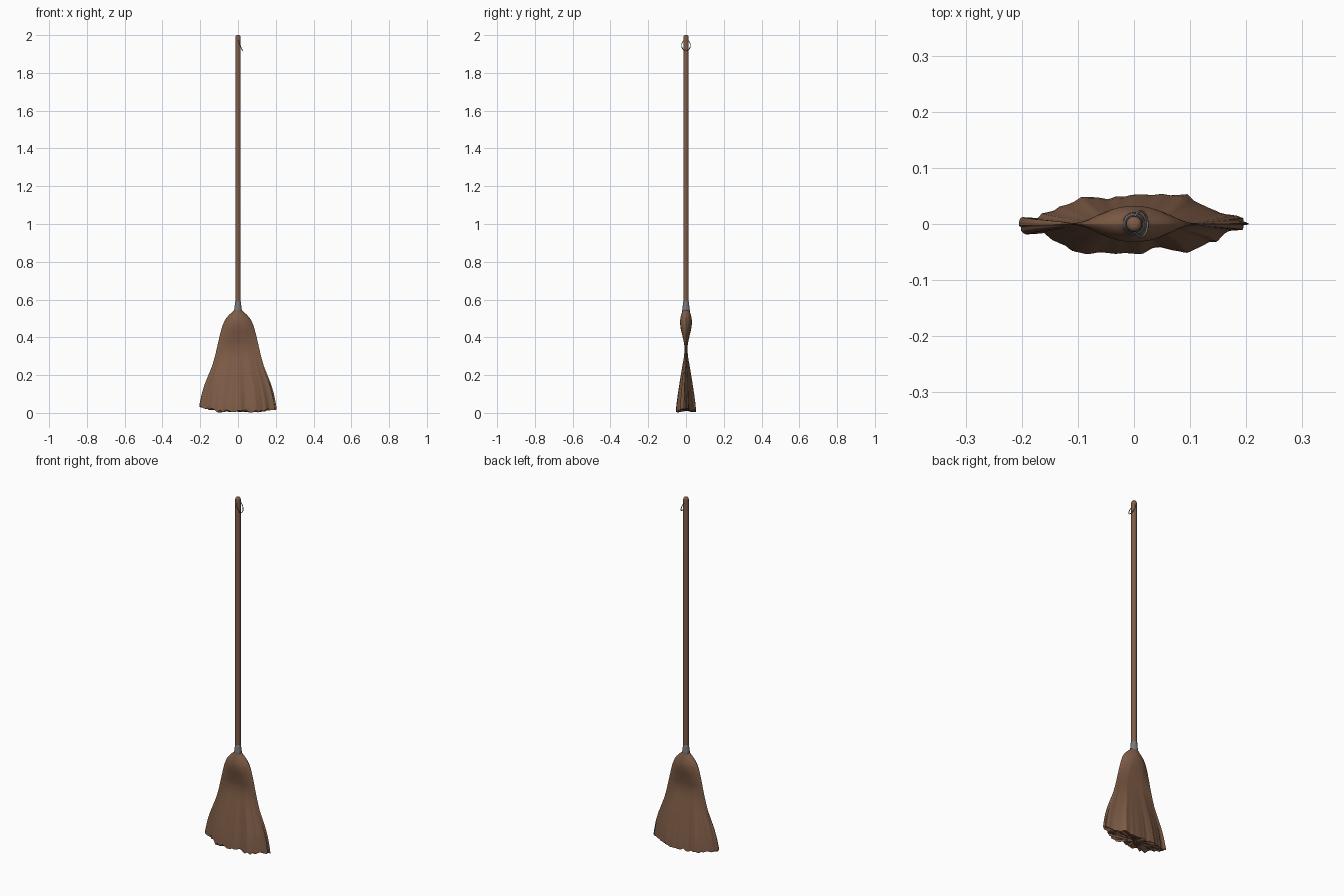
import bpy, bmesh, math, random
from mathutils import Vector

if "Cube" in bpy.data.objects:
    bpy.data.objects.remove(bpy.data.objects["Cube"])

random.seed(4)

def material(name, rgb):
    m = bpy.data.materials.new(name)
    m.diffuse_color = (*rgb, 1)
    m.use_nodes = True
    m.node_tree.nodes["Principled BSDF"].inputs["Base Color"].default_value = m.diffuse_color
    return m

BROWN = material("warm brown", (0.21, 0.108, 0.062))
GREY = material("metal grey", (0.19, 0.19, 0.20))

def finish(name, bm, mat, angle=40):
    bmesh.ops.recalc_face_normals(bm, faces=bm.faces[:])
    me = bpy.data.meshes.new(name)
    bm.to_mesh(me)
    bm.free()
    ob = bpy.data.objects.new(name, me)
    bpy.context.collection.objects.link(ob)
    me.materials.append(mat)
    bpy.ops.object.select_all(action='DESELECT')
    ob.select_set(True)
    bpy.context.view_layer.objects.active = ob
    bpy.ops.object.shade_smooth_by_angle(angle=math.radians(angle))
    return ob

def skin(bm, rings):
    """Bridge a list of vertex-coordinate rings and cap both ends."""
    vs = [[bm.verts.new(p) for p in r] for r in rings]
    n = len(vs[0])
    for a, b in zip(vs, vs[1:]):
        for i in range(n):
            j = (i + 1) % n
            bm.faces.new((a[i], a[j], b[j], b[i]))
    bm.faces.new(vs[0])
    bm.faces.new(vs[-1])

def lathe(name, profile, mat, n=24):
    bm = bmesh.new()
    skin(bm, [[(r * math.cos(math.tau * i / n), r * math.sin(math.tau * i / n), z)
               for i in range(n)] for r, z in profile])
    return finish(name, bm, mat)

# Handle with rounded top
lathe("handle", [(0.0145, 0.55), (0.0145, 1.985), (0.0135, 1.993),
                 (0.010, 1.998), (0.005, 2.0)], BROWN)

# Metal collar between handle and head
lathe("collar", [(0.0150, 0.590), (0.0165, 0.587), (0.0168, 0.572),
                 (0.0195, 0.552), (0.0205, 0.540), (0.019, 0.536)], GREY)

# Hanging loop through the top of the handle
cu = bpy.data.curves.new("hanging_loop", 'CURVE')
cu.dimensions = '3D'
cu.bevel_depth = 0.002
cu.bevel_resolution = 2
sp = cu.splines.new('POLY')
sp.points.add(31)
sp.use_cyclic_u = True
for i, p in enumerate(sp.points):
    a = math.tau * i / 32
    p.co = (0.012 - 0.012 * math.sin(a), 0.023 * math.cos(a), 1.946 + 0.029 * math.sin(a), 1)
loop = bpy.data.objects.new("hanging_loop", cu)
bpy.context.collection.objects.link(loop)
cu.materials.append(GREY)

# Bristle head: z, half width, half depth
PROFILE = [(0.555, 0.016, 0.016), (0.54, 0.022, 0.019), (0.525, 0.042, 0.024),
           (0.50, 0.064, 0.030), (0.48, 0.075, 0.032), (0.45, 0.086, 0.029),
           (0.40, 0.099, 0.017), (0.36, 0.108, 0.009), (0.33, 0.115, 0.008),
           (0.30, 0.122, 0.010), (0.25, 0.136, 0.018), (0.20, 0.156, 0.026),
           (0.15, 0.176, 0.033), (0.10, 0.191, 0.040), (0.05, 0.201, 0.046),
           (0.01, 0.207, 0.049)]

def sample(z):
    for (z0, w0, d0), (z1, w1, d1) in zip(PROFILE, PROFILE[1:]):
        if z >= z1:
            f = (z0 - z) / (z0 - z1)
            return w0 + (w1 - w0) * f, d0 + (d1 - d0) * f
    return PROFILE[-1][1:]

N = 160

def strands(step):
    """Random values round the head, softened between neighbours."""
    keys = [random.uniform(-1, 1) for _ in range(N // step)]
    out = []
    for i in range(N):
        k, f = divmod(i / step, 1)
        f = f * f * (3 - 2 * f)
        out.append(keys[int(k) % len(keys)] * (1 - f) + keys[(int(k) + 1) % len(keys)] * f)
    return out

folds, fine, tips = strands(5), strands(2), strands(2)

def head_point(i, z, t):
    w, d = sample(z)
    a = math.tau * i / N
    c, s = math.cos(a), math.sin(a)
    u = abs(c)
    lens = abs(s) ** 1.4                                      # upper bulge section
    wedge = min(1, 1 - 0.85 * max(0, (u - 0.45) / 0.55)) * min(1, abs(s) * 4)
    k = min(1, max(0, (0.50 - z) / 0.2))
    y = math.copysign(d * (lens * (1 - k) + wedge * k), s)
    amp = max(0, (0.34 - z) / 0.34) ** 1.2
    ridge = amp * (0.0065 * folds[i] + 0.003 * fine[i])
    return Vector((w * c + ridge * c * 0.8, y + ridge * math.copysign(min(1, abs(s) * 3), s), z))

rings = []
TOP, STEPS = 0.555, 44
for j in range(STEPS + 1):
    t = j / STEPS
    ring = []
    for i in range(N):
        c = math.cos(math.tau * i / N)
        corner = max(0, abs(c) - 0.55) / 0.45
        low = 0.010 + 0.007 * tips[i] + corner * (0.024 if c < 0 else 0.012)
        z = TOP - (TOP - max(0.0, low)) * t
        ring.append(head_point(i, z, t))
    rings.append(ring)
# Ragged underside, stepping inwards
edge = rings[-1]
for k in (0.85, 0.6, 0.3, 0.05):
    rings.append([(p.x * k, p.y * k, max(0.0, p.z * k + 0.014 * (1 - k)
                   + random.uniform(-0.004, 0.004))) for p in edge])
bm = bmesh.new()
skin(bm, rings)
finish("bristle_head", bm, BROWN, 50)
